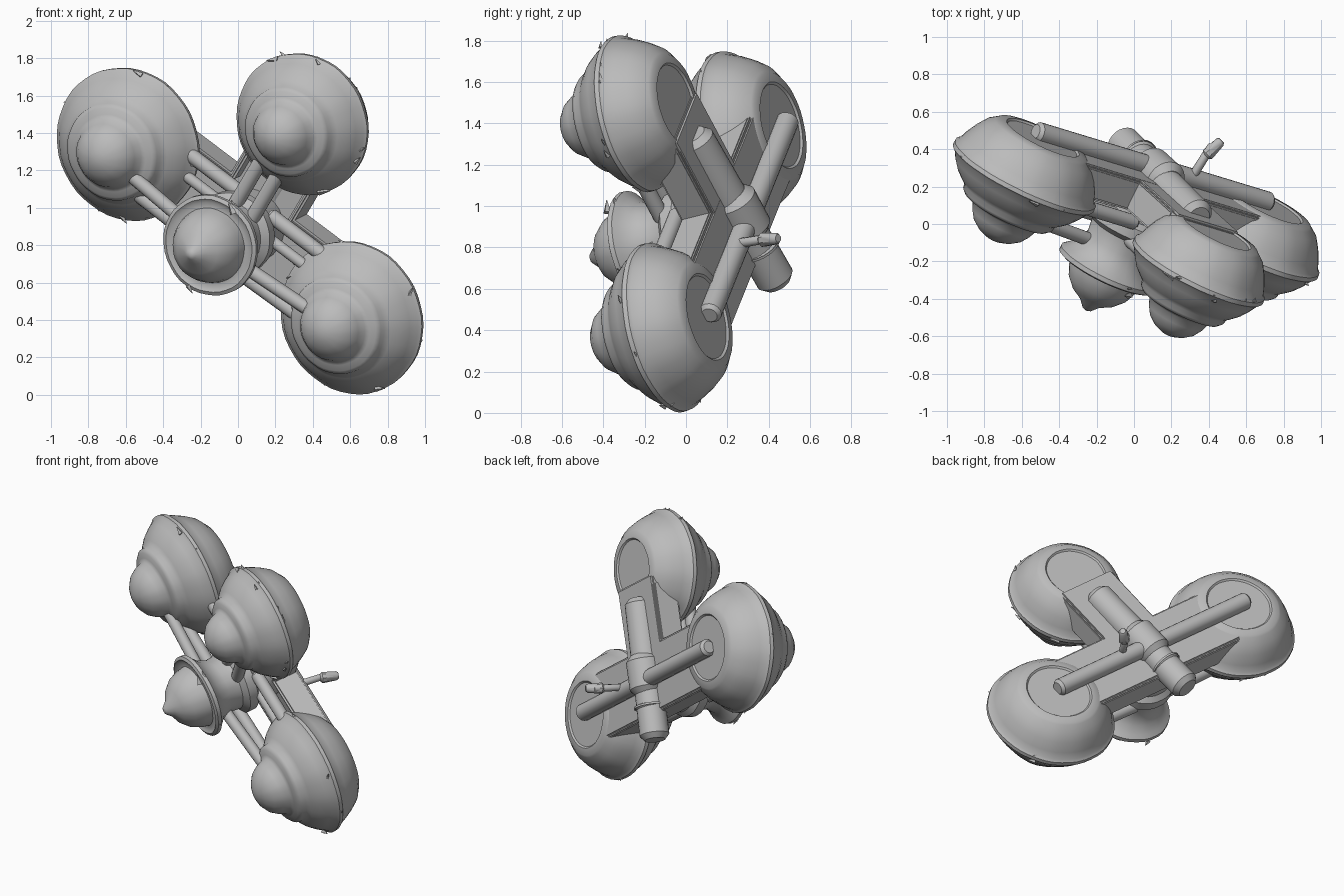
import bpy, bmesh, math, random
from mathutils import Matrix, Vector

cube = bpy.data.objects.get("Cube")
if cube:
    bpy.data.objects.remove(cube)
random.seed(4)

grey = bpy.data.materials.new("plain grey")
grey.use_nodes = True
grey.diffuse_color = (0.5, 0.5, 0.5, 1)
grey.node_tree.nodes["Principled BSDF"].inputs["Base Color"].default_value = (0.5, 0.5, 0.5, 1)

# Tilted frame: U runs along the long beam, V along the short arm, W out to the front
U = Vector((0.777, -0.236, -0.586)).normalized()
V = Vector((0.478, -0.424, 0.769))
V = (V - U * V.dot(U)).normalized()
W = U.cross(V)
FRAME = Matrix.Translation((0.01, 0.08, 0.88)) @ Matrix((U, V, W)).transposed().to_4x4()


def finish(name, bm, local, angle=40):
    bmesh.ops.recalc_face_normals(bm, faces=bm.faces[:])
    mesh = bpy.data.meshes.new(name)
    bm.to_mesh(mesh)
    bm.free()
    mesh.materials.append(grey)
    ob = bpy.data.objects.new(name, mesh)
    bpy.context.collection.objects.link(ob)
    ob.matrix_world = FRAME @ local
    bpy.ops.object.select_all(action="DESELECT")
    ob.select_set(True)
    bpy.context.view_layer.objects.active = ob
    bpy.ops.object.shade_smooth_by_angle(angle=math.radians(angle))
    return ob


def lathe(name, profile, local, steps=40, wobble=0, widen=1):
    """Spin (radius, height) points round the local z axis."""
    bm = bmesh.new()
    verts = [bm.verts.new((r * widen, 0, h)) for r, h in profile]
    edges = [bm.edges.new(pair) for pair in zip(verts, verts[1:])]
    bmesh.ops.spin(bm, geom=verts + edges, axis=(0, 0, 1), cent=(0, 0, 0),
                   angle=math.tau, steps=steps, use_duplicate=False)
    bmesh.ops.remove_doubles(bm, verts=bm.verts[:], dist=0.0005)
    for v in bm.verts:
        a = math.atan2(v.co.y, v.co.x)
        k = 1 + wobble * (math.sin(5 * a + 9 * v.co.z) + math.sin(13 * a))
        v.co.x *= k
        v.co.y *= k
    return finish(name, bm, local)


def rod(name, p, q, r, taper=1.0, steps=16):
    """Round bar with softened ends."""
    p, q = Vector(p), Vector(q)
    d, e = q - p, r * 0.35
    turn = d.to_track_quat("Z", "Y").to_matrix().to_4x4()
    n, t = d.length, r * taper
    profile = [(0, 0), (r * 0.7, 0), (r, e), (t, n - e), (t * 0.7, n), (0, n)]
    return lathe(name, profile, Matrix.Translation(p) @ turn, steps)


def box(name, low, high, bevel=0.012):
    low, high = Vector(low), Vector(high)
    bm = bmesh.new()
    bmesh.ops.create_cube(bm, size=1)
    bmesh.ops.scale(bm, vec=high - low, verts=bm.verts[:])
    bmesh.ops.bevel(bm, geom=bm.edges[:], offset=bevel, segments=2, affect="EDGES")
    return finish(name, bm, Matrix.Translation((low + high) / 2), 30)


def flakes(name, centre, radius, count):
    """Small torn chips round a rim."""
    bm = bmesh.new()
    for _ in range(count):
        a = random.uniform(0, math.tau)
        size = random.uniform(0.02, 0.045)
        spot = Vector((math.cos(a) * radius, math.sin(a) * radius, random.uniform(-0.02, 0.04)))
        turn = Matrix.Rotation(a + random.uniform(0.6, 1.4), 4, "Z") @ Matrix.Rotation(math.pi / 2, 4, "Y")
        bmesh.ops.create_cone(bm, cap_ends=True, segments=4, radius1=size * 0.5, radius2=0.002,
                              depth=size * 1.6, matrix=Matrix.Translation(spot) @ turn)
    return finish(name, bm, Matrix.Translation(centre), 20)


# Three domed pods: shallow back disc, rolled body, rim, stepped ring and nose
POD = [(0, -0.222), (0.205, -0.222), (0.215, -0.232), (0.262, -0.226), (0.275, -0.215), (0.315, -0.185),
       (0.352, -0.13), (0.383, -0.07), (0.4, -0.025), (0.416, -0.012), (0.418, 0.012), (0.402, 0.025),
       (0.375, 0.07), (0.34, 0.115), (0.3, 0.15), (0.272, 0.172), (0.266, 0.2), (0.245, 0.22),
       (0.212, 0.226), (0.19, 0.24), (0.172, 0.285), (0.142, 0.33), (0.095, 0.365), (0.045, 0.385),
       (0, 0.392)]
pods = {"right": ((-0.775, 0.01, 0), 1), "left": ((0.78, -0.012, 0), 1), "upper": ((0.005, 0.737, 0.02), 0.925)}
for side, (centre, widen) in pods.items():
    lathe(side + "_pod", POD, Matrix.Translation(centre), 48, 0.003, widen)
    flakes(side + "_pod_chips", centre, 0.408 * widen, 9)

# Central hub with a flared collar and pointed nose
lathe("hub", [(0, -0.16), (0.2, -0.16), (0.2, 0.02), (0.23, 0.05), (0.23, 0.11), (0.19, 0.14),
              (0.18, 0.22), (0.21, 0.29), (0.25, 0.33), (0.275, 0.35), (0.275, 0.375), (0.255, 0.385),
              (0.235, 0.372), (0.205, 0.375), (0.195, 0.42), (0.17, 0.48), (0.12, 0.535),
              (0.06, 0.57), (0.025, 0.61), (0, 0.62)], Matrix.Identity(4), 40, 0.004)
flakes("hub_chips", (0, 0, 0.37), 0.265, 6)

# T-shaped channel frame: back plates with raised edge rails
box("beam_plate", (-0.7, -0.215, -0.22), (0.7, 0.215, -0.13))
box("arm_plate", (-0.215, 0.1, -0.219), (0.215, 0.65, -0.13))
box("beam_lower_rail", (-0.65, -0.22, -0.212), (0.65, -0.185, -0.04))
for s, side in ((-1, "right"), (1, "left")):
    lo, hi = sorted((s * 0.185, s * 0.65))
    box(side + "_beam_upper_rail", (lo, 0.185, -0.212), (hi, 0.22, -0.04))
    lo, hi = sorted((s * 0.185, s * 0.22))
    box(side + "_arm_rail", (lo, 0.185, -0.212), (hi, 0.6, -0.04))

    # Pipes from the hub to each pod
    rod(side + "_front_pipe", (s * 0.12, -0.04, 0.25), (s * 0.66, -0.02, 0.22), 0.037)
    rod(side + "_low_pipe", (s * 0.12, -0.14, 0.13), (s * 0.6, -0.13, 0.13), 0.04)
    rod(side + "_upper_pipe", (s * 0.1, 0.19, 0.02), (s * 0.6, 0.19, 0.02), 0.04)
    rod(side + "_middle_pipe", (s * 0.1, 0.08, 0.03), (s * 0.6, 0.08, 0.03), 0.03)
    rod(side + "_arm_pipe", (s * 0.06, 0.1, 0.13), (s * 0.06, 0.55, 0.13), 0.04)

# Back: long cross rod, thick strut with collar, small lever
rod("cross_rod", (-0.83, 0, -0.25), (0.79, 0, -0.25), 0.056)
rod("strut", (0, 0.54, -0.2), (0, -0.39, -0.23), 0.095, 1, 24)
rod("strut_collar", (0, 0.17, -0.23), (0, -0.09, -0.23), 0.115, 1, 24)
rod("strut_ring", (0, -0.14, -0.23), (0, -0.2, -0.23), 0.105, 1, 24)
rod("lever", (0.22, 0.02, -0.2), (0.255, 0.02, -0.47), 0.025, 0.9, 8)
rod("lever_grip", (0.25, 0.02, -0.4), (0.29, 0.03, -0.51), 0.036, 0.8, 8)
